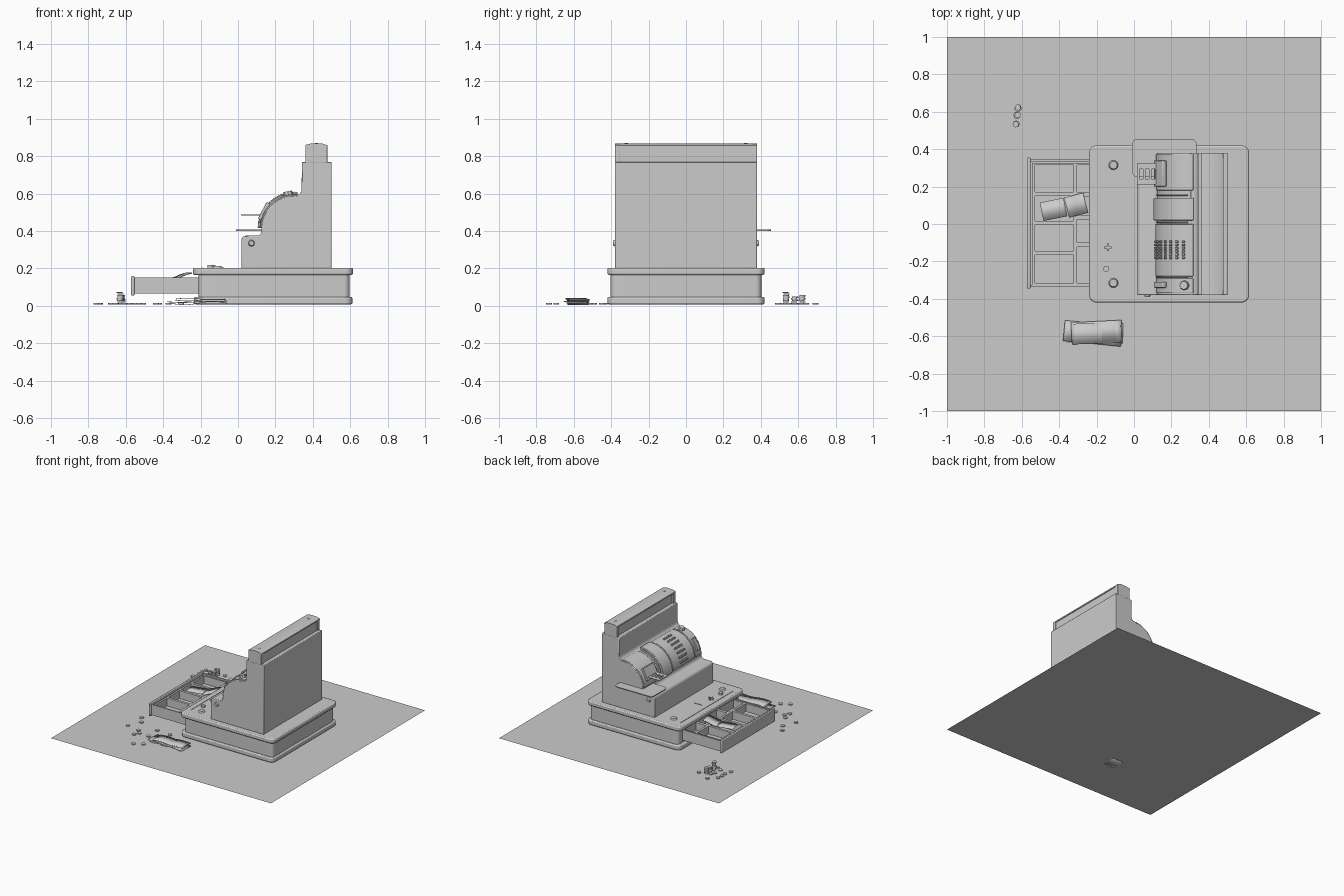
import bpy, bmesh, math
from math import sin, cos, pi, radians
from mathutils import Matrix, Vector

if "Cube" in bpy.data.objects:
    bpy.data.objects.remove(bpy.data.objects["Cube"])


def finish(name, bm, bevel=0.0, segs=2):
    bmesh.ops.recalc_face_normals(bm, faces=bm.faces)
    me = bpy.data.meshes.new(name)
    bm.to_mesh(me)
    bm.free()
    ob = bpy.data.objects.new(name, me)
    bpy.context.collection.objects.link(ob)
    if bevel:
        m = ob.modifiers.new("bevel", "BEVEL")
        m.width, m.segments, m.limit_method = bevel, segs, "ANGLE"
    bpy.ops.object.select_all(action="DESELECT")
    ob.select_set(True)
    bpy.context.view_layer.objects.active = ob
    bpy.ops.object.shade_smooth_by_angle(angle=radians(35))
    return ob


def add_box(bm, x0, x1, y0, y1, z0, z1):
    mat = Matrix.Translation(((x0 + x1) / 2, (y0 + y1) / 2, (z0 + z1) / 2)) \
        @ Matrix.Diagonal((x1 - x0, y1 - y0, z1 - z0, 1))
    return bmesh.ops.create_cube(bm, size=1, matrix=mat)["verts"]


def box(name, *b, corner=0.0, bevel=0.0):
    bm = bmesh.new()
    add_box(bm, *b)
    if corner:  # round the upright edges only
        up = [e for e in bm.edges if abs(e.verts[0].co.z - e.verts[1].co.z) > 1e-5]
        bmesh.ops.bevel(bm, geom=up, offset=corner, segments=6, profile=0.5, affect="EDGES")
    return finish(name, bm, bevel)


def extrude_y(name, pts, y0, y1, bevel=0.0):
    bm = bmesh.new()
    f = bm.faces.new([bm.verts.new((x, y0, z)) for x, z in pts])
    r = bmesh.ops.extrude_face_region(bm, geom=[f])
    vs = [v for v in r["geom"] if isinstance(v, bmesh.types.BMVert)]
    bmesh.ops.translate(bm, verts=vs, vec=(0, y1 - y0, 0))
    return finish(name, bm, bevel)


def arc(cx, cz, r, a0, a1, n=12):
    return [(cx + r * cos(radians(a0 + (a1 - a0) * i / n)),
             cz + r * sin(radians(a0 + (a1 - a0) * i / n))) for i in range(n + 1)]


def disc(bm, loc, r, h, rot=Matrix(), n=16, r2=None):
    bmesh.ops.create_cone(bm, cap_ends=True, segments=n, radius1=r, radius2=r if r2 is None else r2,
                          depth=h, matrix=Matrix.Translation(loc) @ rot)


def note(name, loc, l, w, yaw, tilt=0.0, wave=0.0, th=0.003):
    """A bent banknote."""
    bm = bmesh.new()
    bmesh.ops.create_grid(bm, x_segments=10, y_segments=1, size=0.5)
    for v in bm.verts:
        v.co = Vector((v.co.x * l, v.co.y * w, wave * sin(v.co.x * 2 * pi)))
    bmesh.ops.transform(bm, verts=bm.verts, matrix=Matrix.Translation(loc)
                        @ Matrix.Rotation(yaw, 4, "Z") @ Matrix.Rotation(tilt, 4, "Y"))
    ob = finish(name, bm)
    ob.modifiers.new("thick", "SOLIDIFY").thickness = th
    return ob


G = 0.008  # floor height
# Floor sheet
bm = bmesh.new()
bmesh.ops.create_grid(bm, x_segments=1, y_segments=1, size=1, matrix=Matrix.Translation((0, 0, G)))
finish("floor_sheet", bm)

# Base: plinth, drawer housing, top slab
box("base_plinth", -0.235, 0.612, -0.42, 0.42, G, 0.048, corner=0.04, bevel=0.008)
box("drawer_housing", -0.21, 0.597, -0.403, 0.403, 0.045, 0.17, corner=0.03)
box("base_top_slab", -0.24, 0.615, -0.42, 0.42, 0.165, 0.203, corner=0.04, bevel=0.008)

# Cabinet with stepped and curved profile
CX, CZ = 0.305, 0.41
profile = [(0.5, 0.2), (0.018, 0.2)] + arc(0.043, 0.35, 0.025, 180, 90, 5) \
    + arc(0.1, 0.4, 0.025, -90, -10, 5) + arc(CX, CZ, 0.18, 178, 90, 18) \
    + arc(0.305, 0.625, 0.035, -90, 0, 6) + [(0.342, 0.77), (0.5, 0.77)]
extrude_y("cabinet", profile, -0.38, 0.38, 0.005)

# Drum panels over the curve
def band(name, y0, y1, r, a0=178, a1=86):
    extrude_y(name, arc(CX, CZ, r, a0, a1, 20) + arc(CX, CZ, 0.15, a1, a0, 20), y0, y1, 0.003)

band("drum_panel_left", 0.18, 0.375, 0.188)
band("drum_raised_band", 0.02, 0.14, 0.2)
band("drum_panel_keys", -0.28, 0.0, 0.19)
band("drum_panel_right", -0.37, -0.29, 0.188)
for i, y in enumerate((0.155, 0.01, -0.285)):
    band("drum_rib_%d" % i, y - 0.004, y + 0.004, 0.195, 165, 95)

# Key buttons on the drum
bm = bmesh.new()
for i in range(7):
    a = radians(168 - 11 * i)
    for j in range(6):
        y = -0.095 - 0.017 * j
        vs = add_box(bm, -0.007, 0.007, -0.006, 0.006, -0.006, 0.006)
        bmesh.ops.transform(bm, verts=vs, matrix=Matrix.Translation((CX + 0.195 * cos(a), y, CZ + 0.195 * sin(a)))
                            @ Matrix.Rotation(pi / 2 - a, 4, "Y"))
finish("key_buttons", bm, 0.002, 1)

# Tilted printer slot and small function key
for name, y, w in (("printer_slot", 0.27, 0.14), ("function_key", -0.325, 0.032)):
    bm = bmesh.new()
    vs = add_box(bm, -0.05, 0.05, -w / 2, w / 2, -0.012, 0.012)
    bmesh.ops.transform(bm, verts=vs, matrix=Matrix.Translation((0.14, y, 0.505)) @ Matrix.Rotation(radians(-62), 4, "Y"))
    finish(name, bm, 0.004)

# Receipt strip with five slots
bm = bmesh.new()
add_box(bm, 0.015, 0.19, 0.21, 0.24, 0.484, 0.488)
add_box(bm, 0.015, 0.19, 0.295, 0.325, 0.484, 0.488)
for i in range(6):
    x = 0.015 + 0.032 * i
    add_box(bm, x, x + 0.014, 0.24, 0.295, 0.484, 0.488)
finish("receipt_strip", bm)

# Side writing shelf
box("side_shelf", -0.01, 0.335, 0.25, 0.455, 0.4, 0.408, corner=0.03)

# Top display with overhanging lid and sunken window
box("display_core", 0.372, 0.472, -0.37, 0.37, 0.765, 0.855)
for s in (-1, 1):
    y = sorted((s * 0.352, s * 0.38))
    box("display_end", 0.36, 0.478, y[0], y[1], 0.765, 0.86, bevel=0.003)
extrude_y("display_lid", [(0.36, 0.848), (0.478, 0.848), (0.478, 0.858), (0.45, 0.868), (0.39, 0.868), (0.36, 0.86)],
          -0.38, 0.38)

# Screws, side knobs, round dial, lock
bm = bmesh.new()
for s in (-1, 1):
    disc(bm, (0.42, 0.32 * s, 0.868), 0.009, 0.006)
    disc(bm, (-0.11, 0.315 * s, 0.208), 0.026, 0.012, r2=0.02)
    disc(bm, (0.072, 0.383 * s, 0.335), 0.019, 0.016, Matrix.Rotation(-s * pi / 2, 4, "X"), r2=0.013)
finish("screws_and_knobs", bm)
bm = bmesh.new()
disc(bm, (0.268, -0.328, 0.6), 0.028, 0.025, Matrix.Rotation(radians(-12), 4, "Y"), 8, 0.022)
disc(bm, (-0.148, -0.24, 0.21), 0.016, 0.016)
finish("dial_and_lock", bm)
bm = bmesh.new()
add_box(bm, -0.16, -0.12, -0.13, -0.12, 0.2, 0.218)
add_box(bm, -0.145, -0.135, -0.145, -0.105, 0.2, 0.216)
finish("cross_handle", bm)
box("slab_trim", -0.194, -0.19, -0.34, 0.345, 0.2, 0.206)
box("slab_mark", -0.145, -0.075, -0.002, 0.002, 0.2, 0.206)

# Open drawer
box("drawer_front", -0.572, -0.554, -0.345, 0.355, 0.055, 0.16, bevel=0.005)
bm = bmesh.new()
add_box(bm, -0.556, -0.18, -0.335, 0.345, 0.065, 0.08)
for y0, y1 in ((-0.335, -0.325), (0.335, 0.345)):
    add_box(bm, -0.556, -0.18, y0, y1, 0.065, 0.152)
for y0, y1 in ((-0.325, -0.315), (0.315, 0.325)):
    add_box(bm, -0.54, -0.18, y0, y1, 0.08, 0.145)
add_box(bm, -0.545, -0.53, -0.325, 0.325, 0.08, 0.145)
add_box(bm, -0.323, -0.305, -0.325, 0.325, 0.08, 0.145)
for y in (0.16, 0.005, -0.155):
    add_box(bm, -0.535, -0.32, y - 0.01, y + 0.01, 0.08, 0.145)
for y in (0.16, 0.035, -0.11):
    add_box(bm, -0.31, -0.18, y - 0.012, y + 0.012, 0.08, 0.145)
finish("drawer_tray", bm)
note("drawer_note_flat", (-0.43, 0.078, 0.145), 0.13, 0.1, 0.2)
note("drawer_note_raised", (-0.31, 0.1, 0.162), 0.11, 0.11, 0.25, -0.3, 0.002, 0.006)

# Pile of notes on the floor
for i, (x, y, z, l, yaw, wv) in enumerate((
        (-0.21, -0.58, 0.013, 0.3, -0.03, 0.009), (-0.22, -0.585, 0.02, 0.31, -0.1, 0.004),
        (-0.2, -0.575, 0.029, 0.27, 0.05, 0.005), (-0.2, -0.585, 0.038, 0.26, 0.03, -0.005))):
    note("floor_note_%d" % i, (x, y, z), l, 0.11, yaw, 0, wv)

# Coins: (x, y, count in stack)
coins = [(-.68, .69, 1), (-.57, .64, 1), (-.74, .64, 1), (-.745, .6, 1), (-.74, .555, 1), (-.755, .495, 1),
         (-.675, .515, 1), (-.625, .58, 5), (-.63, .535, 8), (-.63, .495, 1), (-.62, .62, 6), (-.58, .55, 1),
         (-.67, .58, 1), (-.655, .61, 1),
         (-.655, -.32, 1), (-.61, -.385, 1), (-.655, -.49, 1), (-.54, -.515, 1), (-.505, -.555, 1),
         (-.53, -.595, 1), (-.425, -.56, 1), (-.43, -.435, 1), (-.305, -.445, 1), (-.435, -.73, 1),
         (-.37, -.695, 1)]
bm = bmesh.new()
for k, (x, y, n) in enumerate(coins):
    for i in range(n):
        disc(bm, (x + 0.003 * sin(5 * i + k), y + 0.003 * cos(3 * i + k), G + 0.004 + 0.0085 * i), 0.016, 0.0075)
finish("coins", bm)
